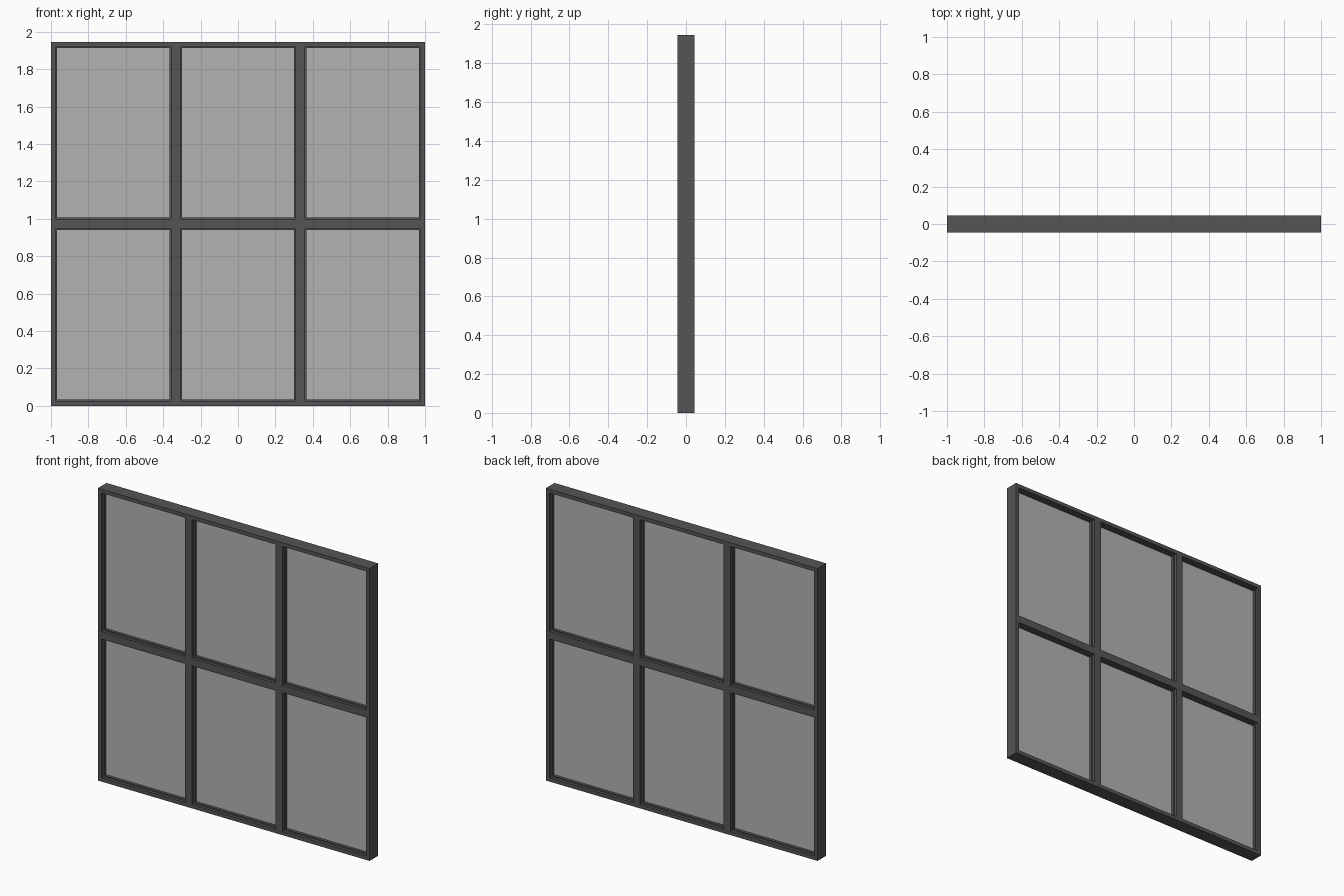
import bpy, bmesh

if "Cube" in bpy.data.objects:
    bpy.data.objects.remove(bpy.data.objects["Cube"])

W, H, D = 2.0, 1.946, 0.09      # overall size
COLS, ROWS = 3, 2
FACE = 0.025                    # half width of a bar
BEAD, BEAD_D = 0.008, 0.05      # glazing bead width and depth
GLASS_D = 0.012
CW, CH = W / COLS, H / ROWS

dark = bpy.data.materials.new("dark_frame")
dark.diffuse_color = (0.09, 0.09, 0.09, 1)
dark.use_nodes = True
dark.node_tree.nodes["Principled BSDF"].inputs["Base Color"].default_value = dark.diffuse_color
glass = bpy.data.materials.new("glass")
glass.diffuse_color = (0.45, 0.45, 0.45, 1)
glass.use_nodes = True
glass.node_tree.nodes["Principled BSDF"].inputs["Base Color"].default_value = glass.diffuse_color


def make_object(name, bm, mat):
    bmesh.ops.recalc_face_normals(bm, faces=bm.faces)
    me = bpy.data.meshes.new(name)
    bm.to_mesh(me)
    bm.free()
    me.materials.append(mat)
    ob = bpy.data.objects.new(name, me)
    bpy.context.collection.objects.link(ob)
    return ob


def grid_frame(name, xs, zs, solid, depth, mat):
    """Flat grid of cells, keeping the solid ones, extruded to depth about y = 0."""
    bm = bmesh.new()
    v = [[bm.verts.new((x, -depth / 2, z)) for z in zs] for x in xs]
    for i in range(len(xs) - 1):
        for j in range(len(zs) - 1):
            if solid(i, j):
                bm.faces.new((v[i][j], v[i + 1][j], v[i + 1][j + 1], v[i][j + 1]))
    bmesh.ops.delete(bm, geom=[p for p in bm.verts if not p.link_faces], context='VERTS')
    ext = bmesh.ops.extrude_face_region(bm, geom=bm.faces[:], use_keep_orig=True)
    bmesh.ops.translate(bm, vec=(0, depth, 0),
                        verts=[g for g in ext["geom"] if isinstance(g, bmesh.types.BMVert)])
    return make_object(name, bm, mat)


def cuts(start, size, n, inset):
    """Edges of n openings, plus the two outer edges."""
    inner = [start + k * size + o for k in range(n) for o in (inset, size - inset)]
    return [start] + inner + [start + n * size]


# Outer frame with mullions and transom as one welded piece
grid_frame("window_frame", cuts(-W / 2, CW, COLS, FACE), cuts(0, CH, ROWS, FACE),
           lambda i, j: not (i % 2 and j % 2), D, dark)

# Glazing bead ring and pane in each opening
for c in range(COLS):
    for r in range(ROWS):
        x0, z0 = -W / 2 + c * CW, r * CH
        inset = FACE + BEAD
        xs = [x0 + FACE, x0 + inset, x0 + CW - inset, x0 + CW - FACE]
        zs = [z0 + FACE, z0 + inset, z0 + CH - inset, z0 + CH - FACE]
        grid_frame(f"glazing_bead_{c}_{r}", xs, zs, lambda i, j: (i, j) != (1, 1), BEAD_D, dark)
        grid_frame(f"pane_{c}_{r}", xs[1:3], zs[1:3], lambda i, j: True, GLASS_D, glass)
